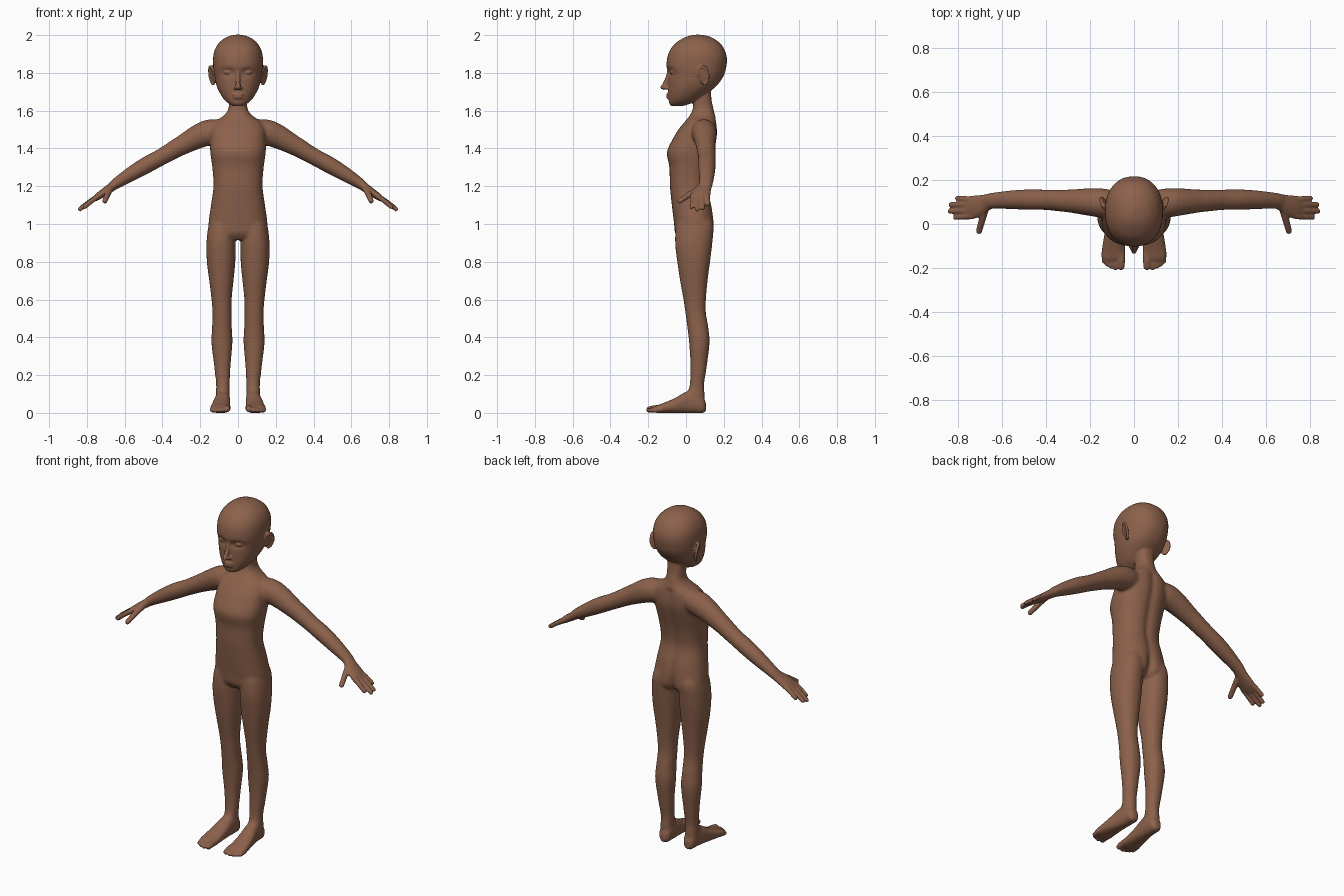
import bpy, bmesh, math
from mathutils import Vector, Matrix

if "Cube" in bpy.data.objects:
    bpy.data.objects.remove(bpy.data.objects["Cube"])

bm = bmesh.new()
SEG = 40


def spline(rows, n=5):
    """Catmull-Rom resampling of rows of numbers."""
    out = []
    for i in range(len(rows) - 1):
        a, b, c, d = (rows[max(i - 1, 0)], rows[i], rows[i + 1], rows[min(i + 2, len(rows) - 1)])
        for k in range(n):
            t = k / n
            out.append([0.5 * (2 * q + (r - p) * t + (2 * p - 5 * q + 4 * r - s) * t * t
                               + (3 * q - p - 3 * r + s) * t ** 3) for p, q, r, s in zip(a, b, c, d)])
    return out + [list(rows[-1])]


def unit_ring(p):
    """Points of a unit superellipse."""
    pts = []
    for k in range(SEG):
        c, s = math.cos(2 * math.pi * k / SEG), math.sin(2 * math.pi * k / SEG)
        pts.append((math.copysign(abs(c) ** (2 / p), c), math.copysign(abs(s) ** (2 / p), s)))
    return pts


def loft(rings):
    vs = [[bm.verts.new(p) for p in r] for r in rings]
    for a, b in zip(vs, vs[1:]):
        for k in range(SEG):
            bm.faces.new((a[k], a[(k + 1) % SEG], b[(k + 1) % SEG], b[k]))
    bm.faces.new(vs[0][::-1])
    bm.faces.new(vs[-1])
    return [v for r in vs for v in r]


def column(rows, p=2.2):
    """Upright loft, rows are (z, centre x, half width, front y, back y)."""
    return loft([[Vector((cx + hw * u, (f + b) / 2 + (b - f) / 2 * w, z)) for u, w in unit_ring(p)]
                 for z, cx, hw, f, b in spline(rows)])


def tube(rows, ref=(0, 1, 0), p=2):
    """Loft along a path, rows are (x, y, z, radius along ref, other radius)."""
    rows, rings, ref = spline(rows), [], Vector(ref)
    for i, (x, y, z, ra, rb) in enumerate(rows):
        t = (Vector(rows[min(i + 1, len(rows) - 1)][:3]) - Vector(rows[max(i - 1, 0)][:3])).normalized()
        side = (ref - t * t.dot(ref)).normalized()
        up = t.cross(side)
        rings.append([Vector((x, y, z)) + side * ra * u + up * rb * w for u, w in unit_ring(p)])
    loft(rings)


def ball(loc, size, rot=Matrix()):
    m = Matrix.Translation(loc) @ rot @ Matrix.Diagonal((*size, 1))
    return bmesh.ops.create_uvsphere(bm, u_segments=24, v_segments=16, radius=1, matrix=m)["verts"]


def digit(pts, r):
    """Finger, thumb or toe with a rounded tip."""
    tube([(*q, r * (1 - 0.1 * i), r * (1 - 0.1 * i)) for i, q in enumerate(pts)])
    e = r * (1 - 0.1 * (len(pts) - 1))
    ball(pts[-1], (e, e, e))


def bump(d, w):
    return math.exp(-(d / w) ** 2)


# leg
column([(.04, .082, .033, .03, .098), (.10, .081, .036, .008, .099), (.15, .08, .036, .02, .096),
        (.25, .083, .043, .024, .110), (.37, .085, .055, .017, .124), (.45, .085, .052, .008, .118),
        (.53, .085, .050, -.003, .105), (.60, .087, .053, -.013, .105), (.70, .088, .064, -.031, .114),
        (.80, .0895, .075, -.046, .127), (.90, .0895, .077, -.057, .139), (1.0, .084, .070, -.052, .145),
        (1.07, .075, .045, -.02, .11)])
# foot, lofted from heel to ball
foot = [(.106, .08, .014, .012, .05), (.09, .08, .032, 0, .085), (.05, .08, .038, -.001, .115),
        (.0, .083, .042, -.001, .112), (-.06, .089, .048, -.001, .078), (-.12, .093, .053, -.001, .052),
        (-.155, .093, .052, 0, .04), (-.172, .091, .042, .006, .03)]
loft([[Vector((cx + hw * u, y, (lo + hi) / 2 + (hi - lo) / 2 * w)) for u, w in unit_ring(2.4)]
      for y, cx, hw, lo, hi in spline(foot)])
for x, y, r in ((.059, -.194, .018), (.085, -.198, .0135), (.104, -.192, .013), (.121, -.183, .0125), (.136, -.170, .012)):
    digit([(x, -.13, r + .006), (x, y + .025, r + .004), (x, y, r)], r * 1.12)
# arm and palm
tube([(.07, .09, 1.495, .055, .055), (.14, .095, 1.487, .066, .068), (.20, .10, 1.468, .063, .065),
      (.30, .105, 1.415, .052, .052), (.40, .11, 1.358, .046, .044), (.48, .111, 1.315, .046, .044),
      (.56, .11, 1.268, .042, .039), (.64, .106, 1.218, .036, .029), (.67, .098, 1.195, .038, .024),
      (.70, .086, 1.174, .047, .022), (.735, .076, 1.150, .053, .019), (.765, .074, 1.129, .049, .013)])
# fingers and thumb
for y0, y1, x, z in ((.036, .030, .812, 1.090), (.062, .058, .837, 1.078),
                     (.088, .088, .833, 1.084), (.111, .117, .803, 1.104)):
    digit([(.735, y0, 1.15), ((.735 + x) / 2, (y0 + y1) / 2, (1.155 + z) / 2), (x, y1, z)], .0145)
digit([(.675, .075, 1.188), (.69, .022, 1.158), (.705, -.032, 1.122)], .0175)
# ear with raised rim
tilt = Matrix.Rotation(math.radians(-24), 4, 'Z') @ Matrix.Rotation(math.radians(10), 4, 'Y')
ball((.134, .093, 1.787), (.008, .029, .048), tilt)
rim = []
for k in range(11):
    a = math.radians(-100 + 28 * k)
    q = Vector((.135, .093, 1.787)) + tilt.to_3x3() @ Vector((.003, .029 * math.cos(a), .048 * math.sin(a)))
    rim.append((*q, .008, .007))
tube(rim, ref=(1, 0, 0))
# eye and nostril wing
ball((.052, -.066, 1.803), (.024, .021, .012))
ball((.013, -.104, 1.720), (.010, .013, .009))

# mirror everything so far to the other side
copy = bmesh.ops.duplicate(bm, geom=bm.verts[:] + bm.edges[:] + bm.faces[:])["geom"]
bmesh.ops.scale(bm, vec=(-1, 1, 1), verts=[g for g in copy if isinstance(g, bmesh.types.BMVert)])

# torso and neck, with a groove down the back
torso = column([(.915, 0, .08, -.03, .09), (.95, 0, .145, -.057, .140), (1.0, 0, .156, -.063, .150),
                (1.1, 0, .143, -.075, .137), (1.2, 0, .130, -.085, .115), (1.3, 0, .136, -.088, .127),
                (1.38, 0, .147, -.101, .148), (1.45, 0, .148, -.070, .165), (1.5, 0, .145, -.040, .167),
                (1.54, 0, .125, -.008, .163), (1.575, 0, .075, .02, .154), (1.61, 0, .051, .036, .145),
                (1.66, 0, .049, .038, .135), (1.74, 0, .05, .04, .13)], 2.4)
for v in torso:
    if v.co.y > .05 and v.co.z < 1.55:
        v.co.y -= (.012 + .02 * bump(v.co.z - .95, .07)) * bump(v.co.x, .022)
# head, with eye sockets pressed in
head = column([(1.624, 0, .022, -.076, -.02), (1.636, 0, .047, -.088, .02), (1.66, 0, .074, -.092, .07),
               (1.70, 0, .100, -.094, .125), (1.74, 0, .116, -.094, .17), (1.79, 0, .126, -.095, .202),
               (1.83, 0, .131, -.103, .213), (1.87, 0, .132, -.101, .217), (1.91, 0, .127, -.090, .209),
               (1.95, 0, .108, -.063, .187), (1.98, 0, .077, -.022, .15), (1.995, 0, .045, .012, .115),
               (2.002, 0, .012, .05, .075)])
for v in head:
    if v.co.y < 0:
        v.co.y += .018 * bump(abs(v.co.x) - .05, .03) * bump(v.co.z - 1.803, .02)
# nose and lips
tube([(0, -.085, 1.815, .012, .010), (0, -.098, 1.77, .013, .011), (0, -.116, 1.73, .013, .013),
      (0, -.112, 1.714, .010, .011)])
ball((0, -.122, 1.724), (.013, .015, .012))
ball((0, -.090, 1.686), (.034, .015, .0075))
ball((0, -.090, 1.671), (.029, .015, .0085))

bmesh.ops.recalc_face_normals(bm, faces=bm.faces[:])
mesh = bpy.data.meshes.new("body")
bm.to_mesh(mesh)
bm.free()
body = bpy.data.objects.new("body", mesh)
bpy.context.collection.objects.link(body)
bpy.context.view_layer.objects.active = body
body.select_set(True)

# fuse the parts into one skin
fuse = body.modifiers.new("fuse", 'REMESH')
fuse.mode, fuse.voxel_size, fuse.use_smooth_shade = 'VOXEL', .0055, True
bpy.ops.object.modifier_apply(modifier="fuse")

# soften everything a little, and the shoulder, hip, neck and ankle joins more
joins = body.vertex_groups.new(name="joins")
joins.add([v.index for v in body.data.vertices
           if (.93 < v.co.z < 1.60 and abs(v.co.x) < .33) or (.07 < v.co.z < .2)], 1.0, 'REPLACE')
for name, count, group in (("soften", 3, ""), ("blend_joins", 25, "joins")):
    m = body.modifiers.new(name, 'SMOOTH')
    m.factor, m.iterations, m.vertex_group = .5, count, group
    bpy.ops.object.modifier_apply(modifier=name)

skin = bpy.data.materials.new("brown skin")
skin.diffuse_color = (.262, .120, .070, 1)
skin.use_nodes = True
skin.node_tree.nodes["Principled BSDF"].inputs["Base Color"].default_value = skin.diffuse_color
body.data.materials.clear()
body.data.materials.append(skin)
bpy.ops.object.shade_smooth()
